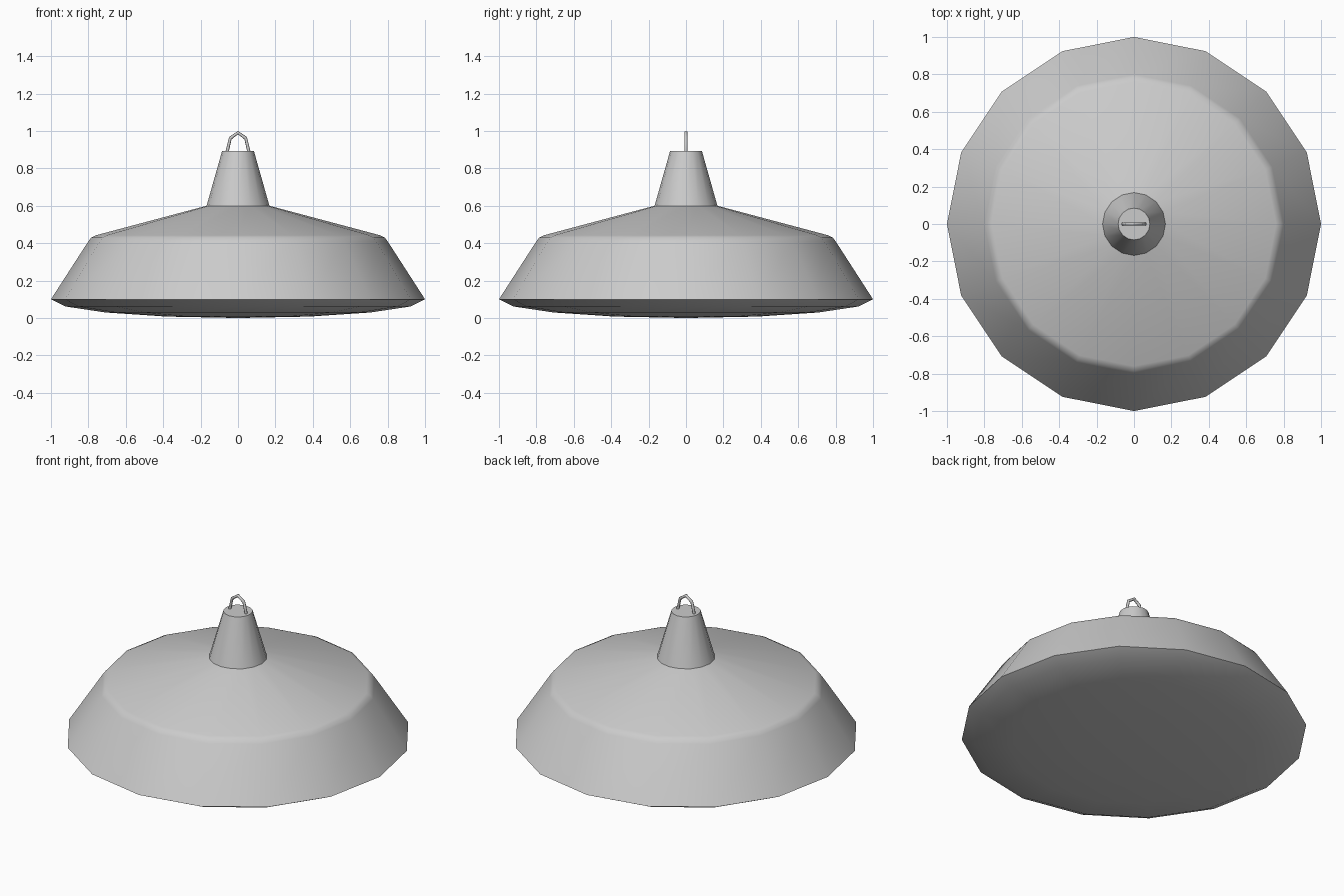
import bpy, bmesh, math

if "Cube" in bpy.data.objects:
    bpy.data.objects.remove(bpy.data.objects["Cube"])

SIDES = 16


def lathe(name, profile, angle=35):
    """Revolve (radius, height) points around z; radius 0 makes a pole."""
    bm = bmesh.new()
    rings = []
    for r, z in profile:
        n = SIDES if r > 0 else 1
        rings.append([bm.verts.new((r * math.cos(math.tau * i / SIDES),
                                    r * math.sin(math.tau * i / SIDES), z)) for i in range(n)])
    for a, b in zip(rings, rings[1:]):
        for i in range(SIDES):
            j = (i + 1) % SIDES
            quad = [a[i % len(a)], a[j % len(a)], b[j % len(b)], b[i % len(b)]]
            bm.faces.new(list(dict.fromkeys(quad)))
    # every profile runs upwards, so faces already point outwards
    return finish(name, bm, angle)


def finish(name, bm, angle):
    mesh = bpy.data.meshes.new(name)
    bm.to_mesh(mesh)
    bm.free()
    obj = bpy.data.objects.new(name, mesh)
    bpy.context.collection.objects.link(obj)
    bpy.ops.object.select_all(action='DESELECT')
    obj.select_set(True)
    bpy.context.view_layer.objects.active = obj
    bpy.ops.object.shade_smooth_by_angle(angle=math.radians(angle))
    return obj


# Shade with a rounded shoulder
lathe("shade", [(1.0, 0.1), (0.80, 0.41), (0.785, 0.43), (0.76, 0.442), (0.168, 0.6)])

# Tapered neck with a flat cap
lathe("neck", [(0.168, 0.6), (0.085, 0.893), (0, 0.893)])

# Shallow diffuser: a flattened lower half sphere
steps = [math.radians(22.5 * k) for k in range(4, -1, -1)]
lathe("diffuser", [(0 if k == 0 else math.cos(a), 0.1 - 0.1 * math.sin(a))
                   for k, a in enumerate(steps)])

# Hanging loop: stretched half ring of wire standing in the cap
bm = bmesh.new()
rings = []
for k in range(-1, 6):
    a = math.radians(45 * k)
    ring = []
    for i in range(8):
        t = math.tau * i / 8
        d = 0.009 * math.cos(t)
        ring.append(bm.verts.new(((0.058 + d) * math.cos(a), 0.009 * math.sin(t),
                                  0.89 + (0.101 + d) * math.sin(a))))
    rings.append(ring)
for p, q in zip(rings, rings[1:]):
    for i in range(8):
        j = (i + 1) % 8
        bm.faces.new((p[i], p[j], q[j], q[i]))
bm.faces.new(rings[0])
bm.faces.new(rings[-1])
bmesh.ops.recalc_face_normals(bm, faces=bm.faces)
finish("hanging_loop", bm, 50)
